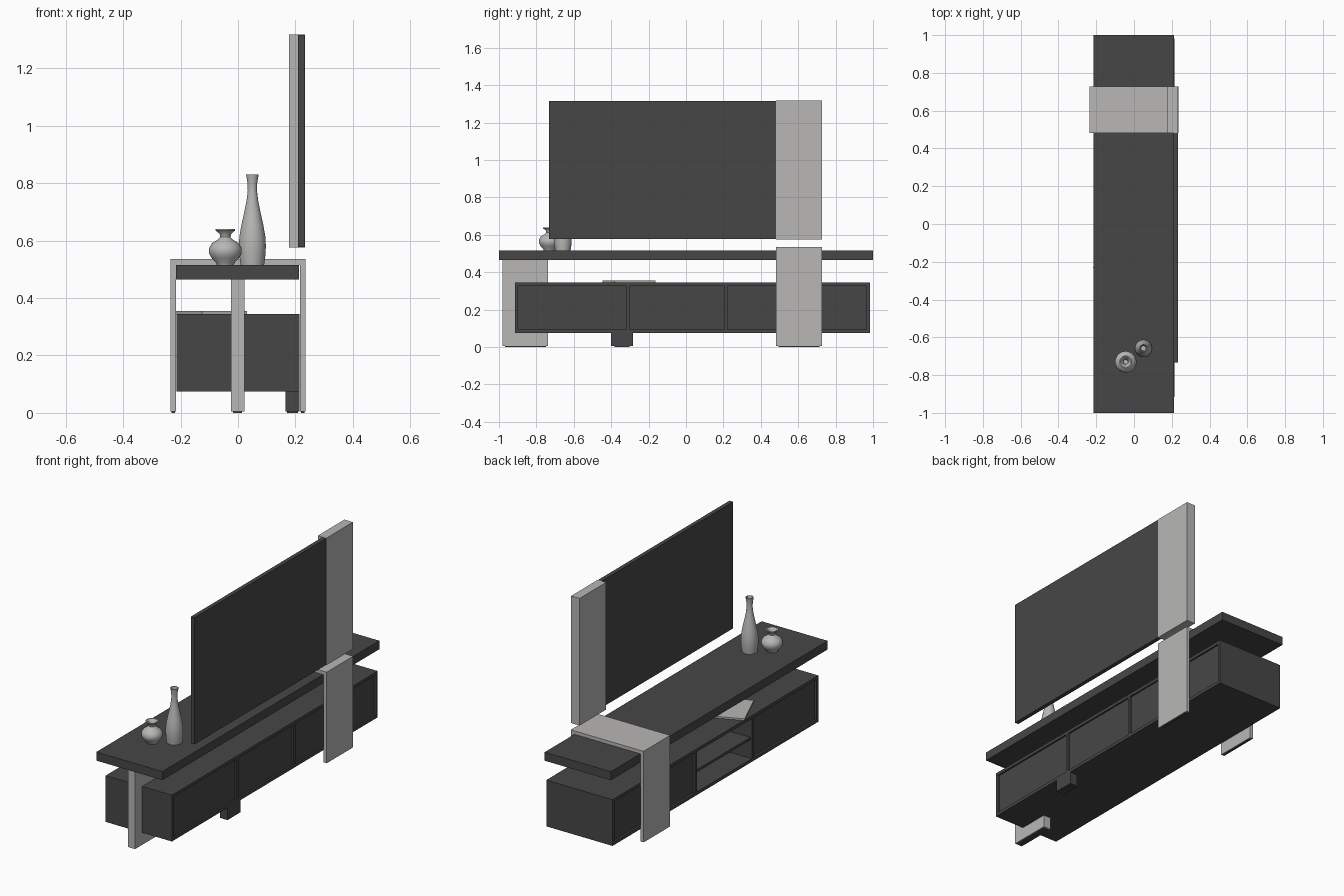
import bpy
import math

cube = bpy.data.objects.get("Cube")
if cube:
    bpy.data.objects.remove(cube, do_unlink=True)


def material(name, colour):
    mat = bpy.data.materials.new(name)
    mat.use_nodes = True
    mat.diffuse_color = (*colour, 1)
    mat.node_tree.nodes["Principled BSDF"].inputs["Base Color"].default_value = (*colour, 1)
    return mat


dark = material("charcoal wood", (0.062, 0.062, 0.062))
light = material("pale stone", (0.48, 0.475, 0.465))
ceramic = material("ceramic", (0.48, 0.475, 0.465))


def add_mesh(name, verts, faces, mat):
    mesh = bpy.data.meshes.new(name)
    mesh.from_pydata(verts, [], faces)
    mesh.materials.append(mat)
    obj = bpy.data.objects.new(name, mesh)
    bpy.context.collection.objects.link(obj)
    return obj


def board(name, xs, ys, zs, mat=dark):
    """Axis-aligned board given by its extents."""
    verts = [(x, y, z) for x in xs for y in ys for z in zs]
    faces = [(0, 1, 3, 2), (4, 6, 7, 5), (0, 4, 5, 1),
             (2, 3, 7, 6), (0, 2, 6, 4), (1, 5, 7, 3)]
    return add_mesh(name, verts, faces, mat)


def prism(name, profile, ys, mat):
    """Extrude an x-z outline along y."""
    n = len(profile)
    verts = [(x, y, z) for y in ys for x, z in profile]
    faces = [tuple(range(n)), tuple(reversed(range(n, 2 * n)))]
    faces += [(i, i + n, (i + 1) % n + n, (i + 1) % n) for i in range(n)]
    return add_mesh(name, verts, faces, mat)


def vase(name, centre, profile, sides=32):
    """Revolve a radius-height profile around z."""
    verts = []
    for r, z in profile:
        for k in range(sides):
            a = math.tau * k / sides
            verts.append((r * math.cos(a), r * math.sin(a), z))
    faces = [tuple(reversed(range(sides)))]
    for j in range(len(profile) - 1):
        for k in range(sides):
            m = (k + 1) % sides
            a, b = j * sides, (j + 1) * sides
            faces.append((a + k, a + m, b + m, b + k))
    faces.append(tuple(range(len(verts) - sides, len(verts))))
    obj = add_mesh(name, verts, faces, ceramic)
    obj.location = centre
    bpy.ops.object.select_all(action="DESELECT")
    obj.select_set(True)
    bpy.context.view_layer.objects.active = obj
    bpy.ops.object.shade_smooth_by_angle(angle=math.radians(40))


# Long top shelf
board("top_shelf", (-0.215, 0.212), (-1, 1), (0.465, 0.515))

# Upside-down U bracket wrapped over the shelf
out, inn, low = 0.235, 0.215, 0.004
band = (0.482, 0.727)
prism("bracket", [(-out, low), (-out, 0.535), (out, 0.535), (out, low),
                  (inn, low), (inn, 0.515), (-inn, 0.515), (-inn, low)], band, light)

# Upright slab at the front end
slab = (-0.98, -0.737)
board("front_leg", (-0.025, 0.022), slab, (low, 0.465), light)

# Small foot under the cabinet
board("foot", (0.165, 0.214), (-0.402, -0.284), (low, 0.077))

# Floor pads
for name, xs, ys in (("front_pad", (-0.017, 0.014), slab),
                     ("left_pad", (0.219, 0.231), band),
                     ("right_pad", (-0.231, -0.219), band),
                     ("foot_pad", (0.171, 0.208), (-0.395, -0.29))):
    board(name, xs, (ys[0] + 0.012, ys[1] - 0.012), (0, low))

# Cabinet carcass
cx, y0, y1, z0, z1, t = 0.214, -0.915, 0.983, 0.075, 0.345, 0.018
span, inside = (-cx, cx), (z0 + t, z1 - t)
board("cabinet_bottom", span, (y0, y1), (z0, z0 + t))
board("cabinet_top", span, (y0, y1), (z1 - t, z1))
dividers = (y0, -0.32, 0.205, y1 - t)
for i, y in enumerate(dividers):
    board("cabinet_upright_%d" % (i + 1), span, (y, y + t), inside)
board("cabinet_back", (cx - 0.022, cx - 0.01), (y0 + t, y1 - t), inside)

# Recessed doors on both sides, open niche with a shelf between
for name, a, b in (("front_door", dividers[0], dividers[1]),
                   ("rear_door", dividers[2], dividers[3])):
    board(name, (-cx + 0.012, -cx + 0.028), (a + t, b), inside)
board("niche_shelf", (-cx + 0.01, cx - 0.022), (dividers[1] + t, dividers[2]), (0.2, 0.215))

# Book lying at an angle on the cabinet
book = board("book", (-0.085, 0.085), (-0.119, 0.119), (0, 0.01), light)
book.location = (-0.093, -0.305, z1)
book.rotation_euler.z = math.radians(23)

# Wall screen and the side panel next to it
board("screen", (0.208, 0.232), (-0.732, 0.482), (0.577, 1.316))
board("side_panel", (0.178, 0.233), (0.482, 0.727), (0.575, 1.317), light)

# Vases, each with a hollow neck
vase("tall_vase", (0.05, -0.658, 0.515),
     [(0.041, 0), (0.045, 0.03), (0.047, 0.065), (0.045, 0.1), (0.038, 0.14),
      (0.028, 0.185), (0.02, 0.225), (0.016, 0.26), (0.017, 0.285), (0.022, 0.315),
      (0.018, 0.315), (0.012, 0.28), (0.012, 0.24)])
vase("short_vase", (-0.044, -0.73, 0.515),
     [(0.03, 0), (0.033, 0.008), (0.048, 0.024), (0.057, 0.042), (0.057, 0.058),
      (0.046, 0.076), (0.026, 0.088), (0.018, 0.097), (0.02, 0.108), (0.034, 0.12),
      (0.034, 0.125), (0.028, 0.125), (0.013, 0.108), (0.012, 0.085)])
